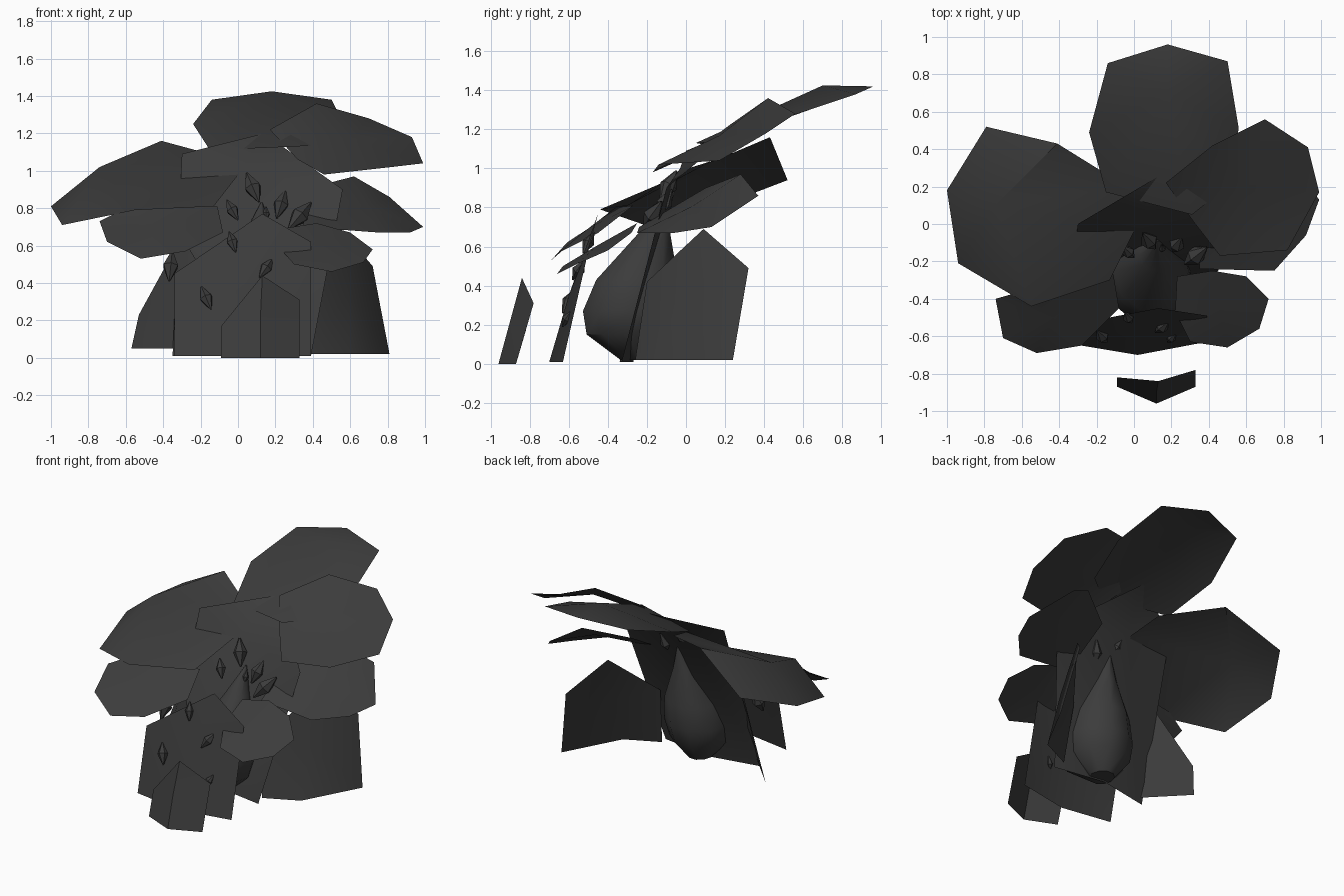
import bpy
import bmesh
import math
from mathutils import Vector, Euler

cube = bpy.data.objects.get("Cube")
if cube:
    bpy.data.objects.remove(cube, do_unlink=True)

# One dark charcoal finish for the whole plant
charcoal = bpy.data.materials.new("dark charcoal")
charcoal.use_nodes = True
tone = (0.045, 0.045, 0.045, 1)
charcoal.diffuse_color = tone
shader = next(n for n in charcoal.node_tree.nodes if n.type == "BSDF_PRINCIPLED")
shader.inputs["Base Color"].default_value = tone
shader.inputs["Roughness"].default_value = 0.8

parts = []


def finish(name, bm):
    """Turn a bmesh into a named object with the shared material."""
    mesh = bpy.data.meshes.new(name)
    bm.to_mesh(mesh)
    bm.free()
    mesh.materials.append(charcoal)
    obj = bpy.data.objects.new(name, mesh)
    bpy.context.collection.objects.link(obj)
    parts.append(obj)
    return obj


def sheet(name, *rim, centre=None, arch=0.0):
    """Thin petal: a rim fanned around a centre that may be arched out of plane."""
    bm = bmesh.new()
    rim = [Vector(p) for p in rim]
    mean = sum(rim, Vector()) / len(rim)
    spokes = [p - mean for p in rim]
    normal = sum((a.cross(b) for a, b in zip(spokes, spokes[1:] + spokes[:1])), Vector())
    normal.normalize()
    # Outward side faces the front and the sky
    if normal.dot(Vector((0, -0.6, 0.8))) < 0:
        normal.negate()
        rim.reverse()
    middle = bm.verts.new(centre if centre else mean + normal * arch)
    ring = [bm.verts.new(p) for p in rim]
    for a, b in zip(ring, ring[1:] + ring[:1]):
        bm.faces.new((middle, a, b))
    return finish(name, bm)


# Upper crown of broad petals
sheet("back_petal", (-.15, .17, 1.11), (-.24, .49, 1.25), (-.14, .86, 1.38),
      (.18, .96, 1.42), (.5, .87, 1.38), (.56, .51, 1.26), (.5, .2, 1.14),
      (.31, .05, 1.13), centre=(.18, .7, 1.425))
sheet("upper_left_petal", (.17, .22, 1.22), (.42, .42, 1.36), (.7, .56, 1.28),
      (.93, .41, 1.18), (.99, .17, 1.04), (.82, -.14, 1.02), (.46, -.17, .98),
      (.32, .01, 1.06), arch=.03)
sheet("upper_right_petal", (-.04, .2, 1.06), (-.41, .43, 1.16), (-.79, .52, .94),
      (-1, .18, .81), (-.94, -.21, .71), (-.55, -.44, .79), (-.13, -.3, .81),
      (.01, -.02, .99), centre=(-.74, .1, 1.02))

# Lower crown of smaller petals
sheet("middle_left_petal", (.35, .1, .9), (.62, .28, .97), (.81, .37, .86),
      (.99, .13, .7), (.92, -.06, .67), (.75, -.25, .67), (.35, -.24, .7), arch=.03)
sheet("lower_right_petal", (-.11, -.27, .81), (-.6, -.36, .8), (-.74, -.4, .73),
      (-.7, -.61, .62), (-.52, -.69, .53), (-.28, -.65, .57), (-.08, -.45, .67), arch=.02)
sheet("lower_left_petal", (.23, -.28, .69), (.42, -.25, .72), (.6, -.28, .67),
      (.72, -.4, .58), (.67, -.56, .51), (.5, -.66, .46), (.3, -.63, .5),
      (.22, -.47, .59), arch=.02)

# Upright leaves around the bulb, each folded along its middle
sheet("tall_back_leaf", (-.35, -.34, .01), (.02, -.27, .01), (.39, -.33, .01),
      (.56, -.1, .9), (.14, .26, 1.2), (-.3, 0, 1.09), centre=(.03, -.03, 1))
sheet("front_leaf", (-.34, -.64, .01), (.02, -.7, .01), (.39, -.63, .01),
      (.39, -.49, .62), (.13, -.45, .77), (-.34, -.54, .45), centre=(.03, -.6, .35))
sheet("outer_front_leaf", (-.09, -.87, 0), (.12, -.96, 0), (.33, -.87, 0),
      (.33, -.78, .31), (.13, -.84, .44), (-.09, -.82, .17), centre=(.12, -.9, .22))
sheet("left_leaf", (.37, -.26, .02), (.6, -.15, .02), (.81, .24, .02),
      (.72, .32, .49), (.55, .09, .69), (.34, -.2, .42), centre=(.59, -.03, .35))
sheet("right_leaf", (-.3, -.36, .05), (-.57, -.08, .05), (-.53, -.04, .23),
      (-.3, -.18, .65), (-.15, -.32, .4), arch=.02)

# Teardrop bulb leaning back towards its tip: radius, depth and height of each ring
profile = [(.09, -.25, .02), (.23, -.29, .15), (.255, -.285, .27),
           (.22, -.25, .43), (.09, -.165, .66), (.005, -.09, .83)]
sides = 10
bm = bmesh.new()
rings = []
for radius, y, z in profile:
    rings.append([bm.verts.new((.06 + z * .08 + radius * .9 * math.cos(i * math.tau / sides),
                                y + radius * math.sin(i * math.tau / sides), z))
                  for i in range(sides)])
for low, high in zip(rings, rings[1:]):
    for i in range(sides):
        j = (i + 1) % sides
        bm.faces.new((low[i], low[j], high[j], high[i]))
bm.faces.new(rings[0][::-1])
bm.faces.new(rings[-1])
finish("bulb", bm)


def seed(index, place, roll, size):
    """Pointed six-sided grain, tilted back and rolled about the front axis."""
    bm = bmesh.new()
    turn = Euler((-.45, roll, 0)).to_matrix()
    for end in (-1, 1):
        tip_radius, base_radius = (.005, .042) if end > 0 else (.042, .005)
        made = bmesh.ops.create_cone(bm, cap_ends=False, segments=6, radius1=base_radius,
                                     radius2=tip_radius, depth=.085)["verts"]
        for v in made:
            v.co.z += end * .0425
    bmesh.ops.remove_doubles(bm, verts=bm.verts, dist=.001)
    for v in bm.verts:
        v.co = turn @ (v.co * size) + Vector(place)
    finish(f"seed_{index}", bm)


# Seeds scattered over the leaves
grains = [((.08, -.09, .91), -.4, 1.1), ((.23, -.11, .82), .3, 1), ((-.03, -.15, .79), -.5, .8),
          ((.15, -.13, .77), 0, .5), ((.33, -.17, .76), .7, 1.2), ((-.03, -.5, .62), -.3, .75),
          ((-.36, -.3, .49), .1, 1.05), ((.15, -.55, .48), .6, .8), ((-.17, -.6, .32), -.4, .85),
          ((.2, -.61, .23), .5, .6)]
for index, grain in enumerate(grains, start=1):
    seed(index, *grain)

# Soft shading with crisp creases
bpy.ops.object.select_all(action="DESELECT")
for obj in parts:
    obj.select_set(True)
bpy.context.view_layer.objects.active = parts[0]
bpy.ops.object.shade_smooth_by_angle(angle=math.radians(40))
